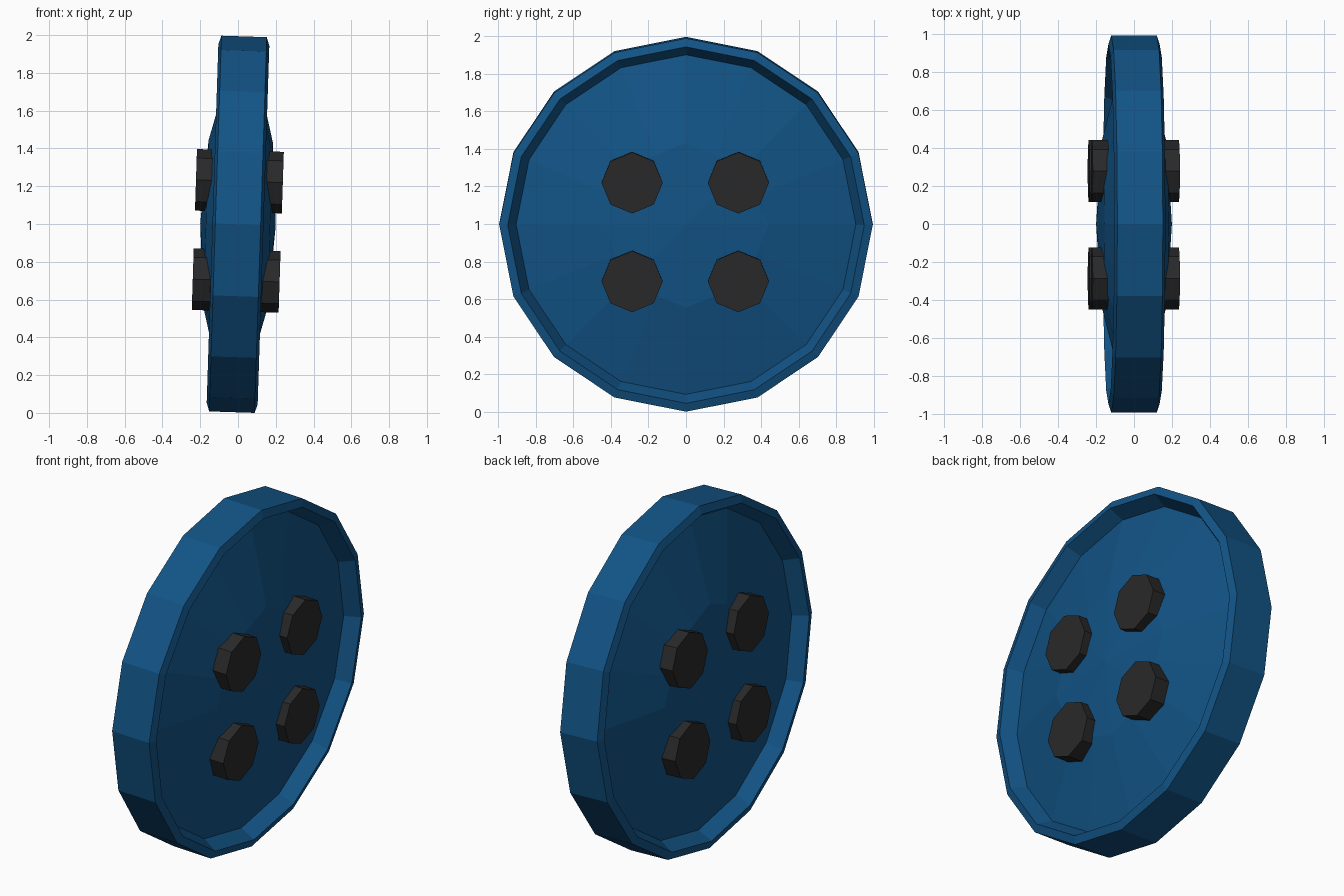
import bpy, bmesh
from math import sin, cos, pi
from mathutils import Matrix

if "Cube" in bpy.data.objects:
    bpy.data.objects.remove(bpy.data.objects["Cube"])

TILT = 0.0325
PLACE = Matrix.Translation((0, 0, 0.9985)) @ Matrix.Rotation(TILT, 4, 'Y')

def material(name, color):
    m = bpy.data.materials.new(name)
    m.diffuse_color = (*color, 1)
    m.use_nodes = True
    m.node_tree.nodes["Principled BSDF"].inputs["Base Color"].default_value = m.diffuse_color
    return m

def add_object(name, bm, mat):
    bmesh.ops.recalc_face_normals(bm, faces=bm.faces)
    bm.transform(PLACE)
    mesh = bpy.data.meshes.new(name)
    bm.to_mesh(mesh)
    bm.free()
    mesh.materials.append(mat)
    ob = bpy.data.objects.new(name, mesh)
    bpy.context.collection.objects.link(ob)
    return ob

blue = material("blue", (0.006, 0.088, 0.24))
dark = material("dark", (0.022, 0.022, 0.022))

# Disc: 16-sided lathe about x, raised rim and domed middle on both faces
N = 16
half = [(0.44, 0.17), (0.905, 0.052), (0.95, 0.135), (0.995, 0.12)]
profile = half + [(r, -x) for r, x in reversed(half)]
bm = bmesh.new()
rings = []
for r, x in profile:
    ring = []
    for i in range(N):
        a = 2 * pi * i / N
        # the dome ring is an octagon, so its odd points lie on the chords
        k = r * cos(pi / 8) if r < 0.5 and i % 2 else r
        ring.append(bm.verts.new((x, k * sin(a), k * cos(a))))
    rings.append(ring)
for a, b in zip(rings, rings[1:]):
    for i in range(N):
        j = (i + 1) % N
        bm.faces.new((a[i], a[j], b[j], b[i]))
for ring, x in ((rings[0], 0.2), (rings[-1], -0.2)):
    tip = bm.verts.new((x, 0, 0))
    for i in range(N):
        bm.faces.new((ring[i], ring[(i + 1) % N], tip))
add_object("disc", bm, blue)

# Four octagonal pegs running through the disc
for side, y in (("left", -0.287), ("right", 0.279)):
    for level, z in (("upper", 0.228), ("lower", -0.298)):
        bm = bmesh.new()
        bmesh.ops.create_cone(bm, cap_ends=True, segments=8, radius1=0.163,
                              radius2=0.163, depth=0.46,
                              matrix=Matrix.Translation((0, y, z)) @ Matrix.Rotation(pi / 2, 4, 'Y'))
        add_object(f"{level}_{side}_peg", bm, dark)
